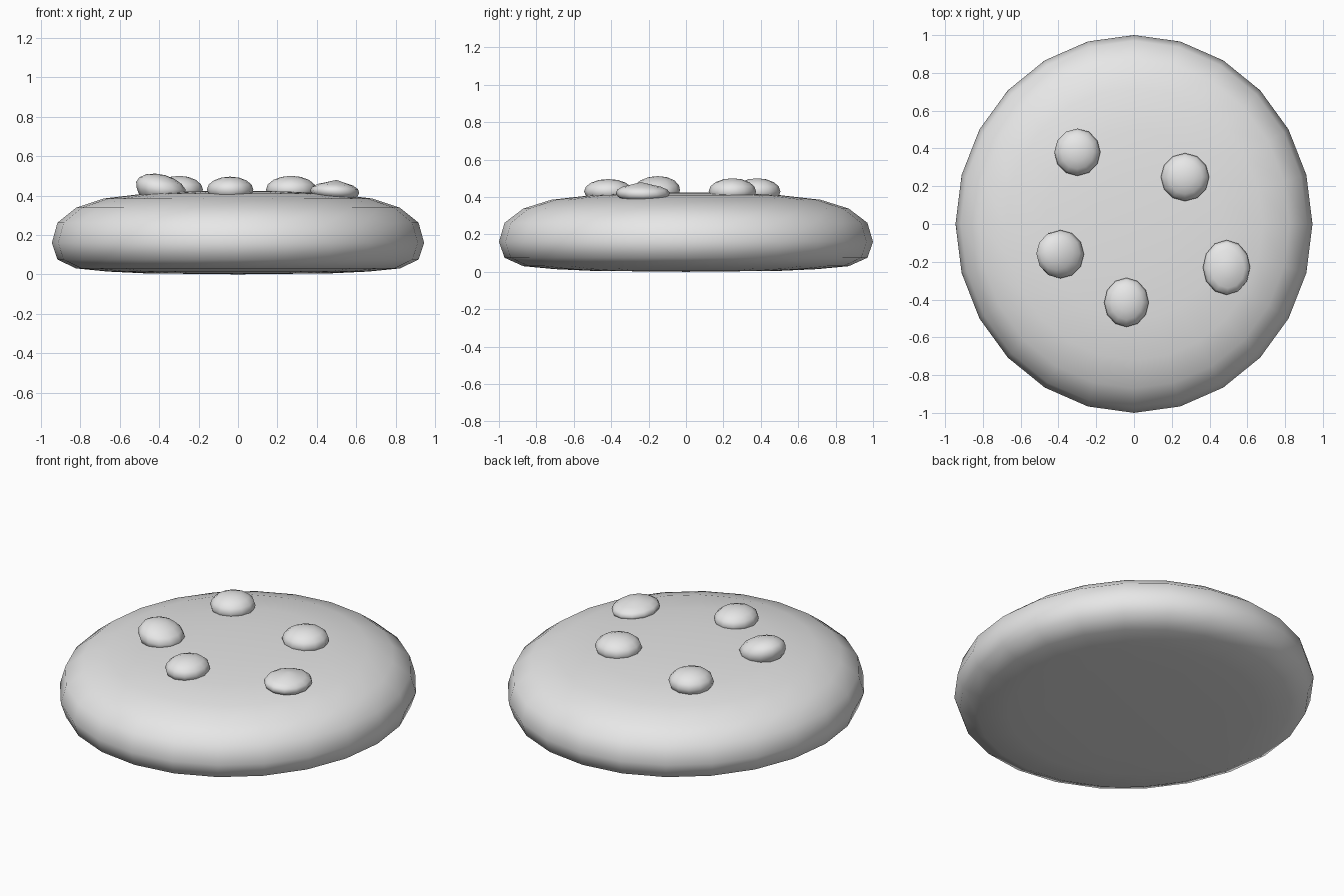
import bpy
import bmesh
import math

if "Cube" in bpy.data.objects:
    bpy.data.objects.remove(bpy.data.objects["Cube"], do_unlink=True)

# One plain grey for everything
grey = bpy.data.materials.new("plain_grey")
grey.use_nodes = True
colour = (0.8, 0.8, 0.8, 1)
grey.diffuse_color = colour
grey.node_tree.nodes["Principled BSDF"].inputs["Base Color"].default_value = colour


def finish(name, bm):
    bmesh.ops.recalc_face_normals(bm, faces=bm.faces)
    for face in bm.faces:
        face.smooth = True
    mesh = bpy.data.meshes.new(name)
    bm.to_mesh(mesh)
    bm.free()
    mesh.materials.append(grey)
    obj = bpy.data.objects.new(name, mesh)
    bpy.context.collection.objects.link(obj)
    return obj


def lathe(name, profile, width, segments):
    """Revolve (radius, z) points; the ends lie on the axis."""
    bm = bmesh.new()
    verts = [bm.verts.new((r, 0, z)) for r, z in profile]
    edges = [bm.edges.new(pair) for pair in zip(verts, verts[1:])]
    bmesh.ops.spin(bm, geom=verts + edges, cent=(0, 0, 0), axis=(0, 0, 1),
                   angle=math.tau, steps=segments, use_merge=False)
    bmesh.ops.remove_doubles(bm, verts=bm.verts, dist=0.0001)
    for v in bm.verts:
        v.co.x *= width
    return finish(name, bm)


def chip(name, centre, radii, peak=(0, 0), slope=0.0, tip=0.0):
    """Rounded lump with its peak shifted, its base sloped and its tip raised."""
    bm = bmesh.new()
    bmesh.ops.create_uvsphere(bm, u_segments=12, v_segments=8, radius=1)
    for v in bm.verts:
        x, y, z = v.co
        lift = max(z, 0)
        v.co.x = x * radii[0] + peak[0] * lift
        v.co.y = y * radii[1] + peak[1] * lift
        v.co.z = z * radii[2] + slope * v.co.x + (tip if z > 0.99 else 0)
    obj = finish(name, bm)
    obj.location = centre
    return obj


# Flattened round body, slightly longer front to back
lathe("cookie_body",
      [(0, 0), (0.5, 0.005), (0.7, 0.014), (0.87, 0.03), (0.97, 0.075),
       (1, 0.16), (0.97, 0.262), (0.87, 0.338), (0.72, 0.385),
       (0.5, 0.41), (0.26, 0.421), (0, 0.425)], 0.945, 24)

# Lumps half sunk into the top
chip("chip_back_right", (-0.30, 0.38, 0.43), (0.122, 0.125, 0.07))
chip("chip_back_left", (0.27, 0.248, 0.43), (0.128, 0.127, 0.07))
chip("chip_middle_right", (-0.39, -0.16, 0.435), (0.125, 0.128, 0.075),
     peak=(-0.03, 0.01), slope=-0.05)
chip("chip_front", (-0.04, -0.415, 0.43), (0.118, 0.13, 0.066))
chip("chip_front_left", (0.49, -0.23, 0.42), (0.125, 0.145, 0.05),
     peak=(0.01, -0.01), slope=-0.06, tip=0.01)
